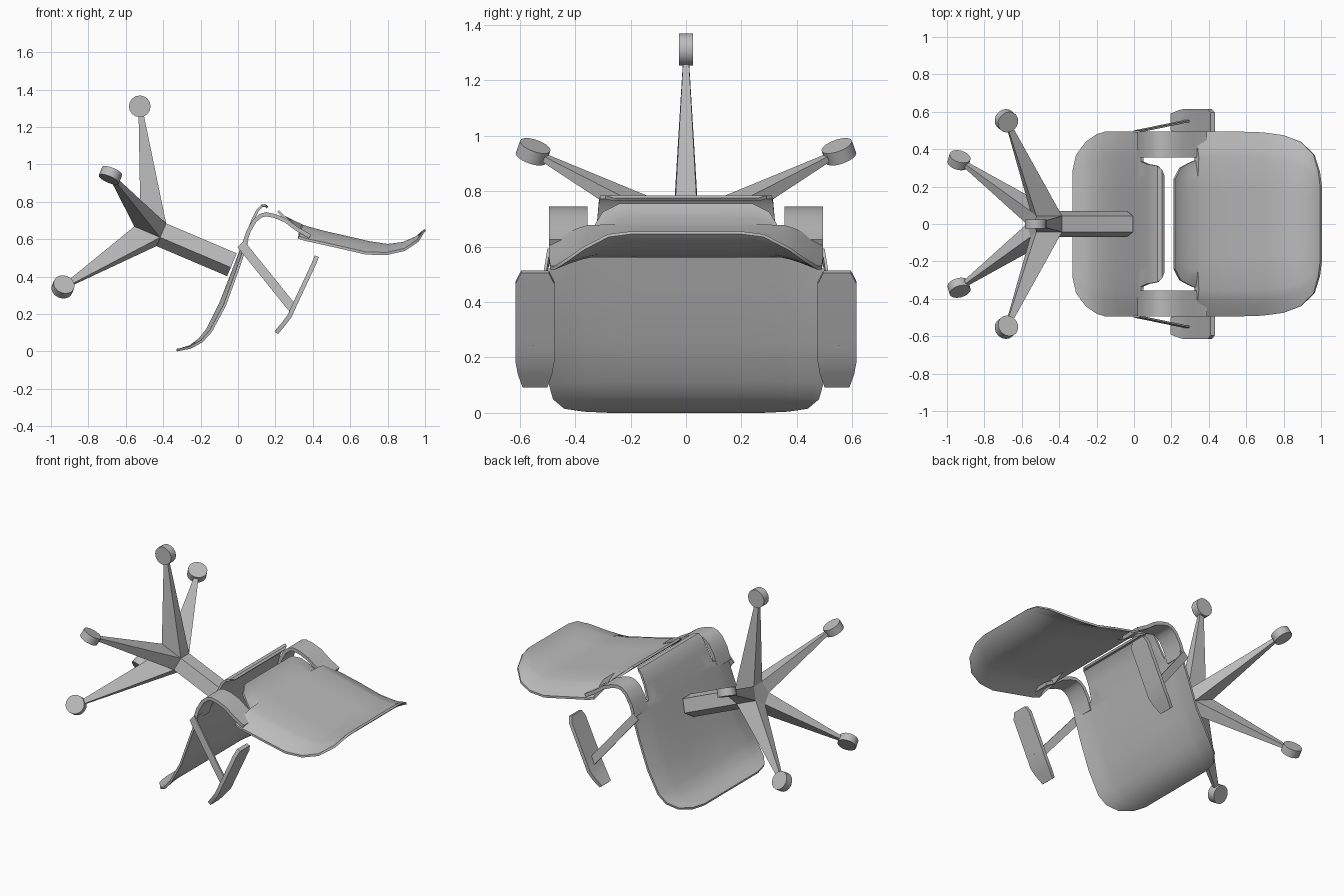
import bpy, math
from mathutils import Vector

if "Cube" in bpy.data.objects:
    bpy.data.objects.remove(bpy.data.objects["Cube"])

grey = bpy.data.materials.new("plain grey")
grey.diffuse_color = (0.5, 0.5, 0.5, 1)
grey.use_nodes = True
grey.node_tree.nodes["Principled BSDF"].inputs["Base Color"].default_value = grey.diffuse_color


def loft(name, rings, angle=35):
    """Closed solid skinned through equal-sized rings of points."""
    n = len(rings[0])
    faces = [tuple(range(n))[::-1], tuple(range((len(rings) - 1) * n, len(rings) * n))]
    for i in range(len(rings) - 1):
        for j in range(n):
            k = (j + 1) % n
            faces.append((i * n + j, i * n + k, (i + 1) * n + k, (i + 1) * n + j))
    # end caps become strips when the ring is a flat two-sided section
    if n > 8 and n % 2 == 0 and name.endswith("shell"):
        faces = faces[2:]
        for b in (0, (len(rings) - 1) * n):
            for j in range(n // 2 - 1):
                q = (b + j, b + j + 1, b + n - 2 - j, b + n - 1 - j)
                faces.append(q if b else q[::-1])
    me = bpy.data.meshes.new(name)
    me.from_pydata([tuple(p) for r in rings for p in r], [], faces)
    me.materials.append(grey)
    ob = bpy.data.objects.new(name, me)
    bpy.context.collection.objects.link(ob)
    bpy.ops.object.select_all(action='DESELECT')
    ob.select_set(True)
    bpy.context.view_layer.objects.active = ob
    bpy.ops.object.mode_set(mode='EDIT')
    bpy.ops.mesh.select_all(action='SELECT')
    bpy.ops.mesh.normals_make_consistent(inside=False)
    bpy.ops.object.mode_set(mode='OBJECT')
    bpy.ops.object.shade_smooth_by_angle(angle=math.radians(angle))
    return ob


def sheet(name, rows, thick, yc=0.0, cols=(-1, 1)):
    """Bent sheet: rows of (x, z, half width, rim drop) along a side profile."""
    rings = []
    for i, (x, z, w, drop) in enumerate(rows):
        a, b = rows[max(i - 1, 0)], rows[min(i + 1, len(rows) - 1)]
        nrm = Vector((b[1] - a[1], 0, a[0] - b[0])).normalized()
        outer, inner = [], []
        for c in cols:
            f = min(max((abs(c) - 0.72) / 0.28, 0), 1)
            p = Vector((x, yc + c * w, z)) + nrm * drop * f ** 1.3
            outer.append(p)
            inner.append(p + nrm * thick)
        rings.append(outer + inner[::-1])
    return loft(name, rings)


COLS = (-1, -.95, -.88, -.8, -.72, -.35, 0, .35, .72, .8, .88, .95, 1)

# Seat with waterfall front edge and narrow rear lip
sheet("seat_shell", [
    (-.33, .014, .28, 0), (-.31, .018, .37, 0), (-.26, .032, .44, .005),
    (-.21, .07, .48, .015), (-.17, .12, .495, .02), (-.10, .26, .495, .025),
    (-.03, .44, .495, .02), (.02, .57, .49, .015), (.033, .605, .49, .01),
    (.036, .612, .335, 0), (.07, .70, .32, 0), (.10, .76, .315, 0),
    (.125, .785, .31, 0), (.15, .785, .29, 0), (.162, .775, .26, 0)],
    .014, cols=COLS)

# Backrest, dished, with lower lip and curled top edge
sheet("backrest_shell", [
    (.22, .755, .24, 0), (.25, .725, .30, 0), (.30, .70, .325, .015),
    (.342, .68, .34, .03), (.347, .678, .49, .065), (.38, .667, .495, .065),
    (.46, .645, .495, .06), (.55, .625, .495, .06), (.70, .59, .49, .06),
    (.80, .575, .475, .045), (.88, .585, .44, .035), (.95, .615, .37, .018),
    (.985, .645, .28, 0), (.995, .655, .2, 0)],
    .014, cols=COLS)

for side, s in (("left", 1), ("right", -1)):
    # Curved strips joining seat and backrest
    strip = [(.02, .57), (.045, .645), (.08, .705), (.115, .735), (.15, .745),
             (.20, .735), (.26, .71), (.32, .665), (.39, .625)]
    sheet(side + "_joining_strip", [(x, z, .07, 0) for x, z in strip], .022, s * .425)

    # Armrest pads with chamfered ends
    sheet(side + "_armrest_pad", [
        (.195, .108, .045, 0), (.235, .155, .062, 0), (.265, .195, .07, 0),
        (.29, .25, .07, 0), (.395, .475, .07, 0), (.41, .513, .05, 0)],
        .024, s * .545)

    # Flat armrest brackets
    bar = []
    for x, y, z in ((.015, .495, .575), (.297, .553, .225)):
        bar.append([(x + .017 * e, s * (y + .005 * t), z + .018 * e)
                    for e, t in ((1, 1), (1, -1), (-1, -1), (-1, 1))])
    loft(side + "_armrest_bracket", bar)

# Pedestal frame: axis runs from the wheel plane towards the seat
D = Vector((.92, 0, -.391)).normalized()
U = Vector((.391, 0, .92)).normalized()
V = Vector((0, 1, 0))
C = Vector((-.752, 0, .777))


def place(ang, axial, radial, side):
    rad = V * math.cos(ang) + U * math.sin(ang)
    tan = U * math.cos(ang) - V * math.sin(ang)
    return C + D * axial + rad * radial + tan * side


ANGLES = [math.radians(90 + 72 * i) for i in range(5)]

# Five-sided post
loft("post", [[place(a + math.radians(36), ax, .073, 0) for a in ANGLES]
              for ax in (.225, .785)], 20)

for i, a in enumerate(ANGLES):
    # Tapered star leg
    loft(f"base_leg_{i + 1}", [
        [place(a, ax, r, t) for ax, t in ((lo, -w), (hi, -w), (hi, w), (lo, w))]
        for r, lo, hi, w in ((.058, .225, .375, .043), (.54, .01, .042, .011))], 20)
    # Disc caster
    loft(f"caster_{i + 1}", [
        [place(a, .058 * math.sin(k * math.tau / 16),
               .58 + .058 * math.cos(k * math.tau / 16), t) for k in range(16)]
        for t in (-.025, .025)])
